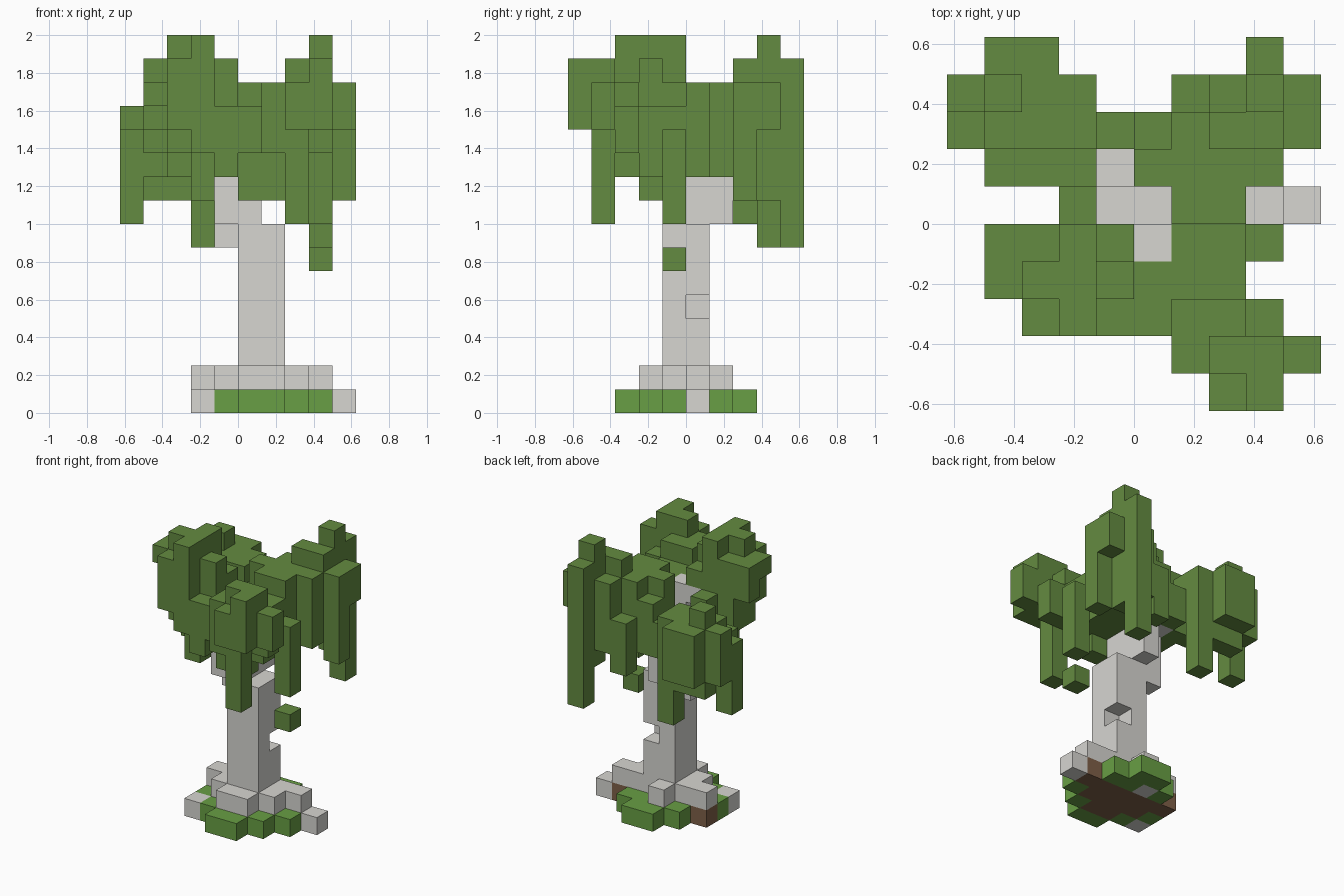
import bpy
import bmesh
from mathutils import Vector

UNIT = 0.125
SIDES = [Vector(d) for d in ((1, 0, 0), (-1, 0, 0), (0, 1, 0), (0, -1, 0), (0, 0, 1), (0, 0, -1))]

cube = bpy.data.objects.get("Cube")
if cube:
    bpy.data.objects.remove(cube)

taken = set()
parts = []


def material(name, colour):
    mat = bpy.data.materials.new(name)
    mat.use_nodes = True
    mat.diffuse_color = (*colour, 1)
    shader = next(n for n in mat.node_tree.nodes if n.type == 'BSDF_PRINCIPLED')
    shader.inputs["Base Color"].default_value = (*colour, 1)
    shader.inputs["Roughness"].default_value = 1
    return mat


def span(value):
    first, last = value if isinstance(value, tuple) else (value, value)
    return range(first, last + 1)


class Part:
    """A set of grid blocks that becomes one object."""

    def __init__(self, name, mat):
        self.name, self.mat, self.cells = name, mat, set()
        parts.append(self)

    def fill(self, x, y, z):
        new = {(i, j, k) for i in span(x) for j in span(y) for k in span(z)} - taken
        self.cells |= new
        taken.update(new)

    def carve(self, x, y, z):
        self.cells.discard((x, y, z))
        taken.discard((x, y, z))

    def build(self):
        bm = bmesh.new()
        for cell in sorted(self.cells):
            centre = Vector(cell) + Vector((0.5, 0.5, 0.5))
            for n in SIDES:
                if tuple(int(c) for c in Vector(cell) + n) in taken:
                    continue
                u = Vector((n.y, n.z, n.x))
                v = n.cross(u)
                corners = (-u - v, u - v, u + v, v - u)
                bm.faces.new([bm.verts.new((centre + (n + c) / 2) * UNIT) for c in corners])
        bmesh.ops.remove_doubles(bm, verts=bm.verts, dist=UNIT / 100)
        mesh = bpy.data.meshes.new(self.name)
        bm.to_mesh(mesh)
        bm.free()
        mesh.materials.append(self.mat)
        bpy.context.collection.objects.link(bpy.data.objects.new(self.name, mesh))


bark = material("pale grey bark", (0.68, 0.67, 0.64))
leaf = material("leaf green", (0.127, 0.258, 0.052))
grass_green = material("grass green", (0.14, 0.345, 0.058))
soil = material("brown soil", (0.21, 0.115, 0.065))

# Trunk with a small notch
trunk = Part("trunk", bark)
trunk.fill(x=(0, 1), y=(-1, 0), z=(1, 7))
trunk.carve(1, 0, 4)

# Roots
roots = Part("roots", bark)
roots.fill(x=(0, 1), y=-2, z=1)
roots.fill(x=2, y=(-1, 0), z=1)
roots.fill(x=3, y=0, z=1)
roots.fill(x=4, y=0, z=0)
roots.fill(x=(-2, -1), y=0, z=1)
roots.fill(x=-1, y=-1, z=1)
roots.fill(x=0, y=1, z=(0, 1))
roots.fill(x=-2, y=-2, z=0)

# Branches
branches = Part("branches", bark)
branches.fill(x=-1, y=0, z=(7, 9))
branches.fill(x=0, y=0, z=(8, 9))
branches.fill(x=0, y=1, z=(8, 9))
branches.fill(x=-1, y=1, z=10)
branches.fill(x=-1, y=-1, z=(8, 9))
branches.fill(x=0, y=-1, z=(8, 12))
branches.fill(x=-1, y=-1, z=12)

# Grass patches
grass = Part("grass", grass_green)
grass.fill(x=(0, 1), y=-3, z=0)
grass.fill(x=2, y=-2, z=0)
grass.fill(x=3, y=-1, z=0)
grass.fill(x=-2, y=-1, z=0)
grass.fill(x=-1, y=-2, z=0)
grass.fill(x=-1, y=1, z=0)
grass.fill(x=(0, 1), y=2, z=0)
grass.fill(x=(1, 2), y=1, z=0)

# Soil under trunk and roots
ground = Part("soil", soil)
ground.fill(x=(-2, 3), y=0, z=0)
ground.fill(x=(-1, 2), y=-1, z=0)
ground.fill(x=(0, 1), y=-2, z=0)

# Front left leaf cluster
cluster = Part("front_left_leaves", leaf)
cluster.fill(x=2, y=-5, z=(12, 13))
cluster.fill(x=3, y=-5, z=(12, 14))
cluster.fill(x=(2, 3), y=-4, z=(12, 14))
cluster.fill(x=2, y=-4, z=(8, 11))
cluster.fill(x=4, y=-4, z=(12, 13))
cluster.fill(x=1, y=-4, z=(11, 13))
cluster.fill(x=(1, 2), y=-3, z=(11, 13))
cluster.fill(x=3, y=-3, z=(11, 12))

# Front right leaf cluster
cluster = Part("front_right_leaves", leaf)
cluster.fill(x=-2, y=(-3, -1), z=15)
cluster.fill(x=-3, y=-2, z=15)
cluster.fill(x=-4, y=(-2, -1), z=14)
cluster.fill(x=-4, y=-1, z=13)
cluster.fill(x=-3, y=(-2, -1), z=(11, 14))
cluster.fill(x=-2, y=(-2, -1), z=(10, 14))
cluster.fill(x=-2, y=-2, z=9)
cluster.fill(x=-1, y=-2, z=(13, 14))
cluster.fill(x=-3, y=-3, z=(12, 14))
cluster.fill(x=-2, y=-3, z=(11, 14))
cluster.fill(x=-1, y=-3, z=(10, 12))

# Middle leaves around the branches
cluster = Part("middle_leaves", leaf)
cluster.fill(x=0, y=-3, z=(11, 12))
cluster.fill(x=(-1, 2), y=-2, z=(10, 12))
cluster.fill(x=(0, 1), y=-2, z=9)
cluster.fill(x=-1, y=-1, z=13)
cluster.fill(x=(1, 2), y=-1, z=(10, 12))
cluster.fill(x=3, y=-1, z=(8, 11))
cluster.fill(x=-2, y=0, z=(10, 12))
cluster.fill(x=(1, 2), y=0, z=(10, 13))
cluster.fill(x=(0, 2), y=1, z=(10, 13))
cluster.fill(x=3, y=1, z=(10, 13))

# Lone floating leaf
cluster = Part("loose_leaf", leaf)
cluster.fill(x=3, y=-1, z=6)

# Back left leaf cluster
cluster = Part("back_left_leaves", leaf)
cluster.fill(x=0, y=2, z=(10, 12))
cluster.fill(x=1, y=2, z=(10, 13))
cluster.fill(x=(2, 3), y=2, z=(10, 14))
cluster.fill(x=4, y=2, z=(9, 13))
cluster.fill(x=4, y=3, z=(12, 13))
cluster.fill(x=1, y=3, z=(9, 11))
cluster.fill(x=2, y=3, z=(10, 13))
cluster.fill(x=3, y=3, z=(9, 15))
cluster.fill(x=3, y=4, z=(7, 14))

# Back right leaf cluster
cluster = Part("back_right_leaves", leaf)
cluster.fill(x=-4, y=1, z=11)
cluster.fill(x=(-3, -2), y=1, z=(10, 11))
cluster.fill(x=-1, y=2, z=(10, 11))
cluster.fill(x=-4, y=2, z=(10, 12))
cluster.fill(x=(-3, -2), y=2, z=(11, 12))
cluster.fill(x=-5, y=2, z=(8, 11))
cluster.fill(x=-5, y=3, z=(10, 12))
cluster.fill(x=-4, y=3, z=(9, 13))
cluster.fill(x=-3, y=3, z=(9, 12))
cluster.fill(x=-2, y=3, z=(7, 12))
cluster.fill(x=(-4, -3), y=4, z=(10, 12))

for part in parts:
    part.build()
